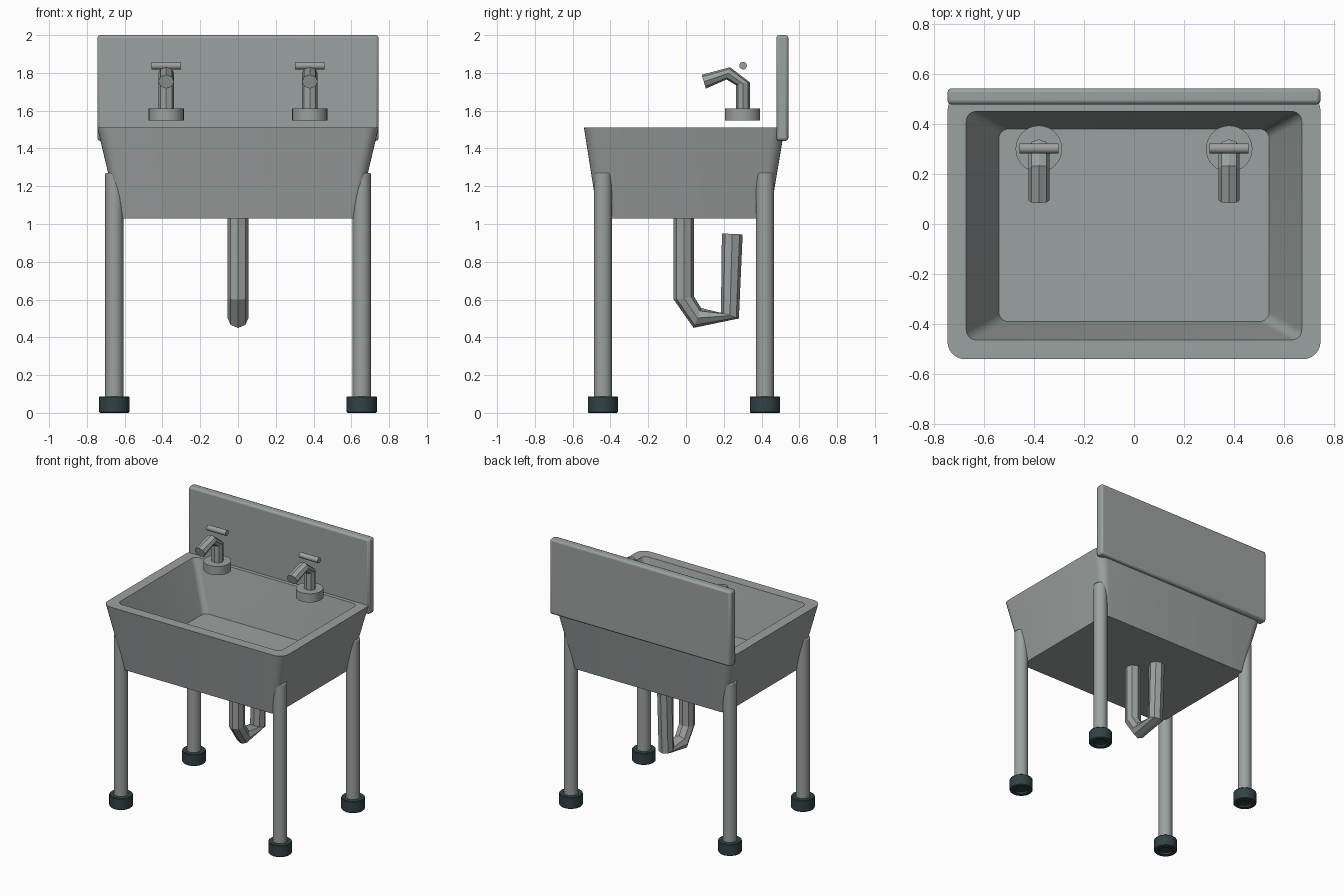
import bpy, bmesh, math
from mathutils import Matrix

if "Cube" in bpy.data.objects:
    bpy.data.objects.remove(bpy.data.objects["Cube"])


def material(name, color):
    m = bpy.data.materials.new(name)
    m.diffuse_color = (*color, 1)
    m.use_nodes = True
    m.node_tree.nodes["Principled BSDF"].inputs["Base Color"].default_value = m.diffuse_color
    return m


steel = material("grey_steel", (0.33, 0.36, 0.355))
rubber = material("dark_rubber", (0.03, 0.055, 0.06))


def finish(name, bm, bevel=0.0, smooth=True, mat=steel):
    bmesh.ops.recalc_face_normals(bm, faces=bm.faces[:])
    me = bpy.data.meshes.new(name)
    bm.to_mesh(me)
    bm.free()
    ob = bpy.data.objects.new(name, me)
    bpy.context.collection.objects.link(ob)
    me.materials.append(mat)
    if bevel:
        mod = ob.modifiers.new("bevel", "BEVEL")
        mod.width, mod.segments, mod.limit_method = bevel, 2, "ANGLE"
    if smooth:
        bpy.ops.object.select_all(action="DESELECT")
        ob.select_set(True)
        bpy.context.view_layer.objects.active = ob
        bpy.ops.object.shade_smooth_by_angle(angle=math.radians(35))
    return ob


def cylinder(name, center, r, depth, axis="Z", bevel=0.0):
    bm = bmesh.new()
    m = Matrix.Translation(center)
    if axis == "X":
        m = m @ Matrix.Rotation(math.pi / 2, 4, "Y")
    bmesh.ops.create_cone(bm, cap_ends=True, segments=32, radius1=r, radius2=r,
                          depth=depth, matrix=m)
    return finish(name, bm, bevel)


def loft(bm, rings):
    loops = [[bm.verts.new(p) for p in ring] for ring in rings]
    n = len(loops[0])
    for a, b in zip(loops, loops[1:]):
        for i in range(n):
            j = (i + 1) % n
            bm.faces.new((a[i], a[j], b[j], b[i]))
    bm.faces.new(loops[0])
    bm.faces.new(loops[-1])


def circle(x, y, z, r, n=32):
    return [(x + r * math.cos(2 * math.pi * i / n), y + r * math.sin(2 * math.pi * i / n), z)
            for i in range(n)]


def rounded_rect(hx, y0, y1, r, z, seg=6):
    pts = []
    corners = [(hx - r, y1 - r), (r - hx, y1 - r), (r - hx, y0 + r), (hx - r, y0 + r)]
    for k, (cx, cy) in enumerate(corners):
        for i in range(seg + 1):
            a = math.pi / 2 * (k + i / seg)
            pts.append((cx + r * math.cos(a), cy + r * math.sin(a), z))
    return pts


def pipe(name, x, pairs, r, sides=8):
    """Faceted bent pipe; each pair holds the outer and inner (y, z) of a ring."""
    rings = []
    for (ya, za), (yb, zb) in pairs:
        ring = []
        for i in range(sides):
            a = 2 * math.pi * i / sides
            c = math.cos(a) / 2
            ring.append((x + r * math.sin(a), (ya + yb) / 2 + (ya - yb) * c,
                         (za + zb) / 2 + (za - zb) * c))
        rings.append(ring)
    bm = bmesh.new()
    loft(bm, rings)
    return finish(name, bm, smooth=False)


# Tapered basin with hollow interior
bm = bmesh.new()
loft(bm, [rounded_rect(0.63, -0.465, 0.442, 0.04, 1.03),
          rounded_rect(0.745, -0.54, 0.522, 0.07, 1.51),
          rounded_rect(0.67, -0.463, 0.45, 0.04, 1.51),
          rounded_rect(0.54, -0.39, 0.38, 0.04, 1.15)])
finish("basin", bm)

# Backsplash panel
bm = bmesh.new()
bmesh.ops.create_cube(bm, size=1, matrix=Matrix.Translation((0, 0.51, 1.72))
                      @ Matrix.Diagonal((1.49, 0.064, 0.56, 1)))
finish("backsplash", bm, 0.015)

# Legs and dark feet with a small recess underneath
for sx, side in ((-1, "left"), (1, "right")):
    for y, end in ((-0.44, "front"), (0.418, "back")):
        x = sx * 0.655
        cylinder(f"{end}_{side}_leg", (x, y, 0.645), 0.048, 1.25, bevel=0.006)
        bm = bmesh.new()
        loft(bm, [circle(x, y, z, r) for r, z in
                  ((0.048, 0.015), (0.048, 0), (0.075, 0), (0.08, 0.005),
                   (0.08, 0.083), (0.077, 0.087))])
        finish(f"{end}_{side}_foot", bm, mat=rubber)

# Taps: base, bent spout and cross handle
for x, side in ((-0.38, "left"), (0.38, "right")):
    cylinder(f"{side}_tap_base", (x, 0.30, 1.58), 0.093, 0.065)
    pipe(f"{side}_spout", x, [((0.338, 1.58), (0.265, 1.58)), ((0.338, 1.75), (0.265, 1.735)),
                              ((0.233, 1.83), (0.215, 1.765)), ((0.083, 1.79), (0.105, 1.717))],
         0.042)
    cylinder(f"{side}_handle", (x, 0.302, 1.838), 0.02, 0.155, "X")

# Drain trap
pipe("drain_trap", 0, [((-0.065, 1.05), (0.043, 1.05)), ((-0.065, 0.60), (0.043, 0.615)),
                       ((0.04, 0.45), (0.08, 0.555)), ((0.28, 0.50), (0.185, 0.53)),
                       ((0.30, 0.945), (0.19, 0.95))], 0.055)
